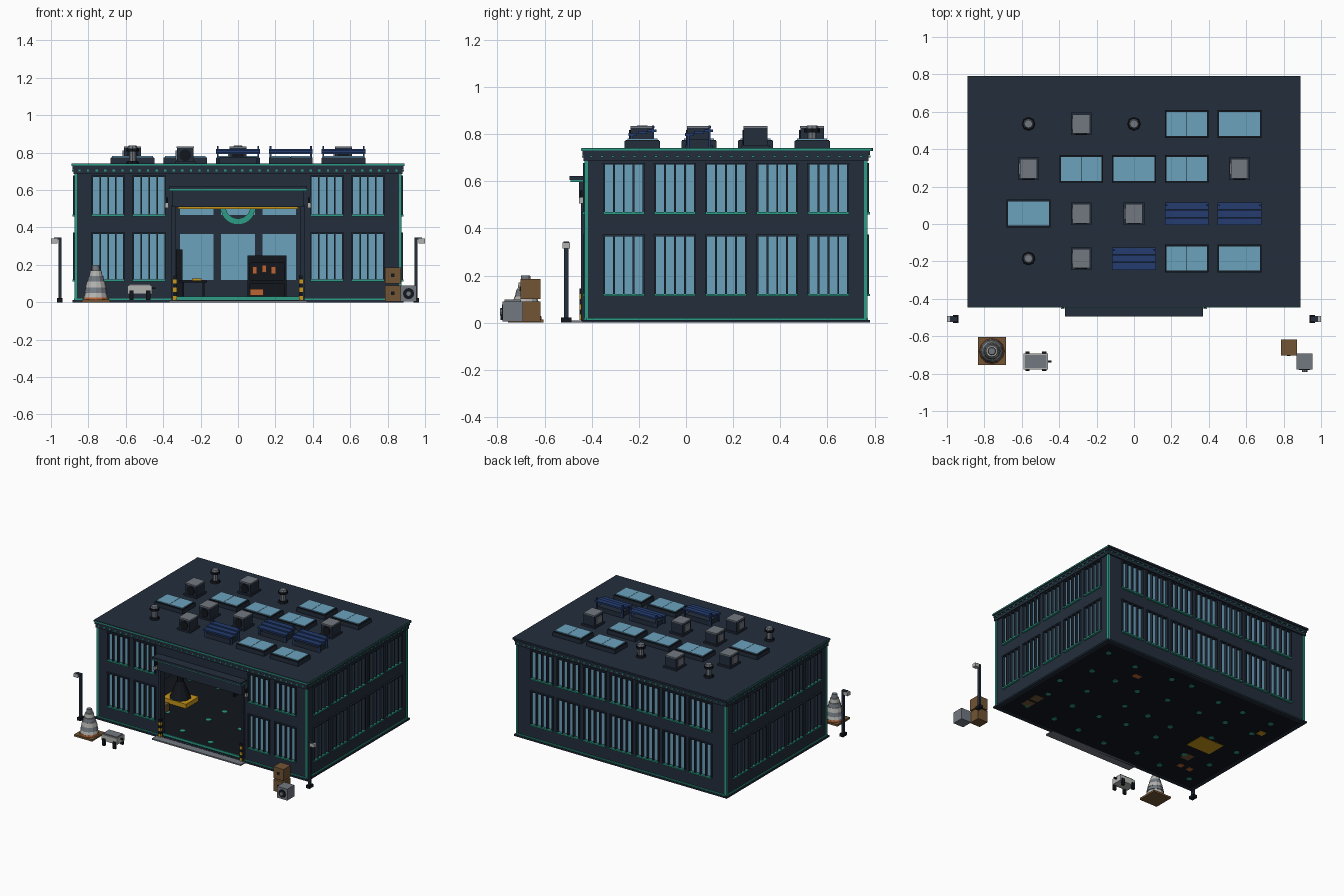
import bpy, bmesh, math, random
from mathutils import Matrix, Vector

if "Cube" in bpy.data.objects:
    bpy.data.objects.remove(bpy.data.objects["Cube"])
random.seed(4)


def material(name, r, g, b):
    m = bpy.data.materials.new(name)
    m.use_nodes = True
    m.diffuse_color = (r, g, b, 1)
    m.node_tree.nodes["Principled BSDF"].inputs["Base Color"].default_value = (r, g, b, 1)
    return m


SLATE = material("dark slate", .017, .027, .045)
BLACK = material("near black", .006, .008, .012)
GLASS = material("window blue", .15, .36, .51)
TEAL = material("teal trim", .025, .34, .24)
NAVY = material("panel navy", .017, .045, .16)
GREY = material("mid grey", .17, .19, .22)
LIGHT = material("light grey", .45, .45, .44)
BROWN = material("crate brown", .17, .09, .035)
YELLOW = material("safety yellow", .58, .31, .01)
ORANGE = material("orange", .5, .13, .035)


def finish(name, bm, mat, matrix=None):
    if matrix:
        bm.transform(matrix)
    mesh = bpy.data.meshes.new(name)
    bm.to_mesh(mesh)
    bm.free()
    mesh.materials.append(mat)
    ob = bpy.data.objects.new(name, mesh)
    bpy.context.collection.objects.link(ob)
    return ob


def boxes(name, mat, items, matrix=None):
    """Each item is x0, x1, y0, y1, z0, z1."""
    bm = bmesh.new()
    for x0, x1, y0, y1, z0, z1 in items:
        size = Matrix.Diagonal((x1 - x0, y1 - y0, z1 - z0, 1))
        mid = Matrix.Translation(((x0 + x1) / 2, (y0 + y1) / 2, (z0 + z1) / 2))
        bmesh.ops.create_cube(bm, size=1, matrix=mid @ size)
    return finish(name, bm, mat, matrix)


def block(name, mat, x, y, z, w, d, h):
    """Box centred at x, y and standing on z."""
    return boxes(name, mat, [(x - w / 2, x + w / 2, y - d / 2, y + d / 2, z, z + h)])


def round_part(name, mat, x, y, z, r1, r2, h, sides=8, turn=None):
    bm = bmesh.new()
    m = Matrix.Translation((x, y, z))
    if turn:
        m = m @ Matrix.Rotation(math.pi / 2, 4, turn)
    bmesh.ops.create_cone(bm, cap_ends=True, segments=sides, radius1=r1, radius2=r2,
                          depth=h, matrix=m @ Matrix.Translation((0, 0, h / 2)))
    return finish(name, bm, mat)


# Walls with window openings, glass, bars, sills and trim
W, D, CY, T = .87, .595, .17, .03
ROWS = [(.12, .365), (.467, .67)]


def wall(side, angle, half, dist, centres, width, door=None):
    rot = Matrix.Rotation(angle, 4, 'Z')
    m = Matrix.Translation((0, CY, 0)) @ rot @ Matrix.Translation((0, -dist, 0))
    wins = [(c - width / 2, c + width / 2, a, b) for c in centres for a, b in ROWS]
    holes = wins + ([door] if door else [])
    us = sorted({-half, half, *[h[0] for h in holes], *[h[1] for h in holes]})
    zs = sorted({.01, .73, *[h[2] for h in holes], *[h[3] for h in holes]})
    cells = []
    for u0, u1 in zip(us, us[1:]):
        for z0, z1 in zip(zs, zs[1:]):
            u, z = (u0 + u1) / 2, (z0 + z1) / 2
            if not any(a < u < b and c < z < d for a, b, c, d in holes):
                cells.append((u0, u1, 0, T, z0, z1))
    boxes(side + "_wall", SLATE, cells, m)
    boxes(side + "_glass", GLASS, [(a, b, .008, .026, c, d) for a, b, c, d in wins], m)
    bars = []
    for a, b, c, d in wins:
        for i in range(5):
            u = a + (b - a) * i / 4
            bars.append((u - .004, u + .004, -.012, .01, c, d))
        bars.append((a - .006, b + .006, -.012, 0, d, d + .008))
    boxes(side + "_window_bars", SLATE, bars, m)
    boxes(side + "_sills", TEAL, [(a - .003, b + .003, -.015, 0, c - .008, c + .002)
                                  for a, b, c, d in wins], m)
    # Stepped cornice with brackets below it
    boxes(side + "_cornice", SLATE, [(-half - .01, half + .01, -.01, 0, .685, .712),
                                     (-half - .014, half + .014, -.015, 0, .712, .728)], m)
    boxes(side + "_edge_trim", TEAL, [(-half - .021, half + .021, -.0215, -.018, .73, .738)], m)
    n = int(half * 2 / .045)
    boxes(side + "_brackets", TEAL, [(u - .006, u + .006, -.017, 0, .7, .71) for u in
                                     [-half + (i + .5) * half * 2 / n for i in range(n)]], m)
    spans = [(-half, door[0]), (door[1], half)] if door else [(-half, half)]
    boxes(side + "_base_trim", TEAL, [(a, b, -.008, 0, .012, .02) for a, b in spans], m)


wall("front", 0, W, D, [-.695, -.475, .475, .695], .17, (-.335, .335, .005, .51))
wall("right_side", math.pi / 2, D, W, [.217 * (i - 2) for i in range(5)], .168)
wall("back", math.pi, W, D, [.22 * (i - 3) for i in range(7)], .18)
wall("left_side", -math.pi / 2, D, W, [.217 * (i - 2) for i in range(5)], .168)
for sx in (-1, 1):
    for sy in (-1, 1):
        block("corner_trim", TEAL, sx * (W - .002), CY + sy * (D - .002), .02, .014, .014, .67)

# Floor, plinth and roof
block("floor", BLACK, 0, CY, .003, W * 2, D * 2, .01)
boxes("plinth", SLATE, [(-.885, .885, CY + s * D - .015, CY + s * D + .015, 0, .012) for s in (-1, 1)]
      + [(s * W - .015, s * W + .015, CY - D, CY + D, 0, .012) for s in (-1, 1)])
block("roof", SLATE, 0, CY + .005, .728, 1.78, 1.235, .013)
for i in range(7):
    for j in range(5):
        x, y = .245 * (i - 3), CY + .23 * (j - 2)
        patch = round_part("floor_patch", TEAL, x + random.uniform(-.05, .05),
                           y + random.uniform(-.04, .04), .001, .02, .02, .0135, 6)

# Entrance: hood, lintel, frame, ramp, striped posts and lamps
boxes("entrance_hood", SLATE, [(-.37, .37, -.495, -.42, .605, .622), (-.35, .35, -.455, -.42, .51, .6)])
boxes("hood_trim", TEAL, [(-.37, .37, -.49, -.425, .596, .605)])
boxes("door_frame", SLATE, [(-.355, -.335, -.445, -.39, .01, .52), (.335, .355, -.445, -.39, .01, .52)])
boxes("ramp", GREY, [(-.37, .37, -.495, -.42, 0, .01)])
boxes("threshold_strip", TEAL, [(-.33, .33, -.418, -.41, .01, .03)])
for s in (-1, 1):
    for k in range(6):
        block("striped_post", YELLOW if k % 2 == 0 else BLACK, s * .337, -.44, .012 + k * .022, .02, .022, .022)
    block("wall_lamp", LIGHT, s * .38, -.44, .505, .018, .03, .025)
    block("wall_lamp_bracket", BLACK, s * .38, -.435, .53, .01, .03, .03)
boxes("crane_beam", YELLOW, [(-.32, .32, -.38, -.36, .5, .514)])

# Half ring emblem on the inner back wall
bm = bmesh.new()
arc = [math.pi + math.pi * i / 12 for i in range(13)]
inner, outer = [[bm.verts.new((r * math.cos(a), .73, .51 + r * math.sin(a))) for a in arc]
                for r in (.065, .093)]
for i in range(12):
    bm.faces.new((inner[i], outer[i], outer[i + 1], inner[i + 1]))
ring = finish("half_ring", bm, TEAL)
ring.modifiers.new("thickness", 'SOLIDIFY').thickness = .008

# Workshop contents
boxes("machine_frame", BLACK, [(.05, .26, .5, .6, .21, .25), (.05, .26, .5, .6, .1, .12), (.05, .26, .59, .6, .03, .25),
                               (.05, .065, .5, .6, .012, .25), (.245, .26, .5, .6, .012, .25)])
for x, z in ((.09, .15), (.14, .16), (.19, .15)):
    block("machine_part", ORANGE, x, .54, z, .025, .04, .04)
block("orange_box", ORANGE, .1, .45, .035, .07, .06, .035)
block("yellow_platform", YELLOW, -.55, .1, .001, .2, .15, .045)
round_part("furnace_body", BLACK, -.55, .1, .046, .075, .025, .12, 10)
round_part("furnace_neck", BLACK, -.55, .1, .166, .025, .025, .05, 10)
block("bench_top", BLACK, -.24, .4, .105, .15, .08, .012)
boxes("bench_legs", BLACK, [(x, x + .012, .37, .43, .012, .105) for x in (-.3, -.19)])
block("bench_tool", YELLOW, -.22, .4, .117, .05, .03, .01)
block("locker", BLACK, -.315, .5, .012, .035, .06, .27)
for x, y in ((.74, -.15), (.74, -.24), (-.56, -.1)):
    block("store_crate", BROWN, x, y, .001, .07, .07, .07)
for x in (-.6, -.68):
    block("store_drum", ORANGE, x, -.22, .001, .04, .04, .05)
block("orange_bin", ORANGE, .41, .52, .001, .06, .04, .05)
block("yellow_cart", YELLOW, -.74, .47, .001, .05, .05, .05)

# Roof equipment laid out on a grid
TOP = .741


def skylight(x, y):
    block("skylight_curb", SLATE, x, y, TOP, .235, .15, .03)
    block("skylight_frame", BLACK, x, y, TOP + .026, .23, .143, .008)
    boxes("skylight_glass", GLASS, [(x + a, x + b, y - .064, y + .064, TOP + .03, TOP + .04)
                                    for a, b in ((-.109, -.001), (.001, .109))])


def solar(x, y):
    for k in (-1, 0, 1):
        block("solar_slat", NAVY, x, y + k * .041, .8 + k * .008, .235, .038, .012)
    boxes("solar_legs", NAVY, [(x + s * .108 - .005, x + s * .108 + .005, y + q * .045 - .005,
                                y + q * .045 + .005, TOP, .836 if q > 0 else .8)
                               for s in (-1, 1) for q in (-1, 1)])
    block("solar_rail", SLATE, x, y, TOP, .2, .1, .035)


def cooler(x, y, w=.09, d=.1):
    block("cooler_base", SLATE, x, y, TOP, w + .02, d + .02, .012)
    block("cooler_body", SLATE, x, y, TOP, w, d, .085)
    block("cooler_lid", GREY, x, y, TOP + .085, w + .003, d + .003, .008)
    round_part("cooler_fan", BLACK, x, y - d / 2 + .002, TOP + .045, .032, .032, .008, 12, 'X')
    block("cooler_side_duct", GREY, x - w / 2 - .004, y, TOP + .02, .008, .06, .05)


def vent(x, y):
    round_part("vent_foot", BLACK, x, y, TOP, .036, .03, .014)
    round_part("vent_pipe", GREY, x, y, TOP, .02, .02, .07)
    round_part("vent_cap", BLACK, x, y, TOP + .066, .034, .034, .016)
    round_part("vent_cap_top", GREY, x, y, TOP + .082, .028, .022, .014)


KINDS = {"s": skylight, "p": solar, "c": cooler, "v": vent}
for row, line in enumerate(("vcvss", "csssc", "sccpp", "vcpss")):
    for col, key in enumerate(line):
        KINDS[key](.282 * (col - 2), .535 - .24 * row)

# Street lamps
for s in (-1, 1):
    x, y = s * .952, -.508
    block("lamp_foot", BLACK, x, y, 0, .03, .045, .022)
    block("lamp_pole", SLATE, x, y, 0, .016, .02, .34)
    block("lamp_arm", SLATE, s * .965, y, .335, .04, .025, .01)
    block("lamp_head", LIGHT, s * .983, y, .315, .034, .03, .026)

# Scrap heap on a pallet
block("pallet", BROWN, -.76, -.68, 0, .15, .15, .014)
round_part("heap_rim", ORANGE, -.76, -.68, .014, .068, .066, .012, 12)
radii = [.066, .062, .056, .046, .035, .022]
for k, r in enumerate(radii):
    round_part("heap_layer", LIGHT if k % 2 == 0 else GREY, -.76, -.68, .02 + k * .03, r, r * .86, .03, 12)

# Small four-legged cart
block("cart_body", LIGHT, -.525, -.735, .045, .13, .085, .045)
block("cart_lid", GREY, -.525, -.735, .09, .115, .07, .008)
boxes("cart_handle", BLACK, [(-.46, -.44, -.74, -.73, .07, .08)])
for x in (-.57, -.48):
    for s in (-1, 1):
        block("cart_leg", BLACK, x, -.735 + s * .044, .012, .022, .016, .05)

# Crates and canister by the corner
for z in (.004, .1):
    block("crate", BROWN, .828, -.66, z, .085, .085, .086)
    block("crate_latch", BLACK, .828, -.704, z + .035, .02, .004, .018)
block("metal_case", GREY, .912, -.735, .004, .085, .085, .085)
round_part("case_dial", BLACK, .912, -.777, .046, .03, .03, .004, 12, 'X')
round_part("case_knob", GREY, .912, -.778, .046, .015, .015, .012, 8, 'X')
